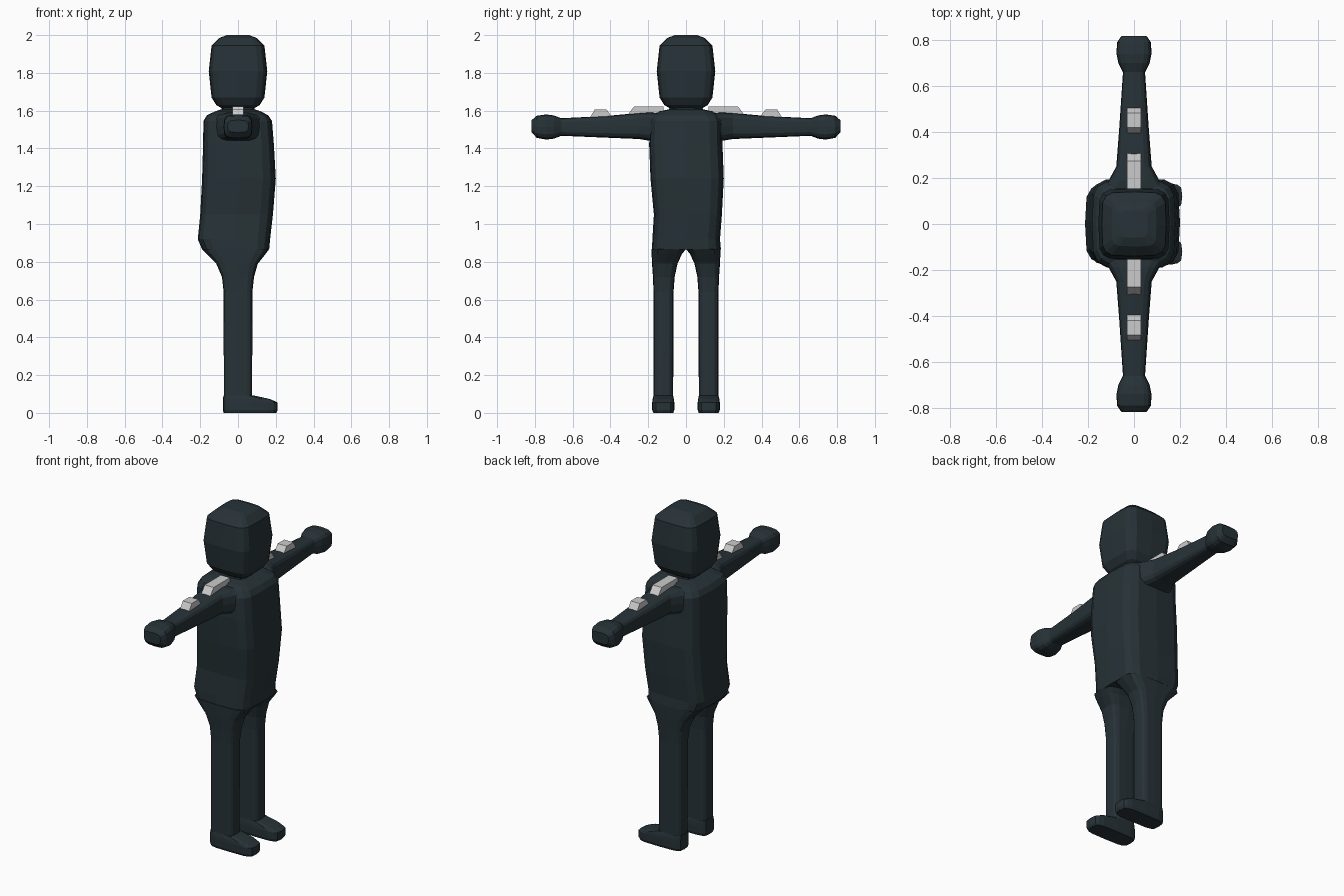
import bpy, bmesh
from math import cos, sin, pi, copysign

dark = bpy.data.materials.new("dark_slate")
dark.diffuse_color = (0.02, 0.032, 0.038, 1)


def finish(name, bm, mat=None):
    bmesh.ops.recalc_face_normals(bm, faces=bm.faces[:])
    me = bpy.data.meshes.new(name)
    bm.to_mesh(me)
    bm.free()
    ob = bpy.data.objects.new(name, me)
    bpy.context.collection.objects.link(ob)
    if mat:
        me.materials.append(mat)
    return ob


def loft(name, rings, place, power=4.0, sides=16):
    """Skin rounded-rectangle rings (t, u0, u1, v0, v1); place maps (t, u, v) to xyz."""
    bm = bmesh.new()
    loops = []
    for t, u0, u1, v0, v1 in rings:
        loop = []
        for i in range(sides):
            a = 2 * pi * i / sides
            c, s = (copysign(abs(k) ** (2 / power), k) if abs(k) > 1e-6 else 0
                    for k in (cos(a), sin(a)))
            u = (u0 + u1) / 2 + c * (u1 - u0) / 2
            v = (v0 + v1) / 2 + s * (v1 - v0) / 2
            loop.append(bm.verts.new(place(t, u, v)))
        loops.append(loop)
    for lo, hi in zip(loops, loops[1:]):
        for i in range(sides):
            j = (i + 1) % sides
            bm.faces.new((lo[i], lo[j], hi[j], hi[i]))
    bm.faces.new(loops[0])
    bm.faces.new(loops[-1])
    return finish(name, bm, dark)


def plate(name, outline, half):
    """Prism from a y-z outline, centred on x."""
    bm = bmesh.new()
    a = [bm.verts.new((-half, y, z)) for y, z in outline]
    b = [bm.verts.new((half, y, z)) for y, z in outline]
    bm.faces.new(a)
    bm.faces.new(b)
    for i in range(len(a)):
        j = (i + 1) % len(a)
        bm.faces.new((a[i], a[j], b[j], b[i]))
    finish(name, bm)


def upright(t, u, v):
    return (u, v, t)


# Head
loft("head", [(z, -r, r, -r, r) for z, r in (
    (1.612, 0.085), (1.63, 0.115), (1.67, 0.14), (1.81, 0.155),
    (1.945, 0.14), (1.985, 0.098), (2.0, 0.06))], upright, 5)

# Torso and neck
loft("torso", [
    (0.865, -0.19, 0.165, -0.18, 0.185),
    (0.92, -0.213, 0.17, -0.178, 0.18),
    (1.05, -0.20, 0.185, -0.17, 0.19),
    (1.24, -0.19, 0.20, -0.188, 0.20),
    (1.42, -0.185, 0.19, -0.195, 0.193),
    (1.545, -0.183, 0.18, -0.19, 0.19),
    (1.575, -0.165, 0.16, -0.175, 0.175),
    (1.597, -0.12, 0.12, -0.14, 0.14),
    (1.607, -0.088, 0.088, -0.09, 0.09),
    (1.64, -0.08, 0.08, -0.08, 0.08)], upright, 4.5)

for side, s in (("right", -1), ("left", 1)):
    def limb(t, u, v, s=s):
        return (u, s * v, t)

    def reach(t, u, v, s=s):
        return (u, s * t, v)

    # Leg, widening into the hip
    loft(side + "_leg", [
        (0.04, -0.075, 0.075, 0.068, 0.172),
        (0.64, -0.076, 0.076, 0.066, 0.172),
        (0.72, -0.085, 0.085, 0.06, 0.175),
        (0.79, -0.115, 0.105, 0.045, 0.18),
        (0.84, -0.165, 0.145, 0.022, 0.182),
        (0.868, -0.192, 0.166, 0.0, 0.183)], limb, 4)

    # Foot
    loft(side + "_foot", [
        (0.0, -0.076, 0.203, 0.067, 0.173),
        (0.015, -0.08, 0.21, 0.062, 0.179),
        (0.055, -0.08, 0.21, 0.062, 0.179),
        (0.073, -0.08, 0.17, 0.064, 0.177),
        (0.092, -0.077, 0.085, 0.068, 0.172)], limb, 4.5)

    # Arm with rounded fist
    loft(side + "_arm", [(y, -w, w, z0, z1) for y, w, z0, z1 in (
        (0.15, 0.14, 0.0 + 1.43, 1.588), (0.19, 0.11, 1.44, 1.592),
        (0.25, 0.077, 1.45, 1.588), (0.42, 0.064, 1.457, 1.572),
        (0.66, 0.048, 1.467, 1.56), (0.70, 0.068, 1.452, 1.575),
        (0.74, 0.076, 1.447, 1.58), (0.79, 0.074, 1.456, 1.573),
        (0.817, 0.055, 1.485, 1.55))], reach, 3.6)

    # Raised plates along shoulder and forearm
    plate(side + "_shoulder_plate", [(s * y, z) for y, z in (
        (0.12, 1.56), (0.12, 1.622), (0.275, 1.622), (0.307, 1.58), (0.307, 1.56))], 0.03)
    plate(side + "_forearm_plate", [(s * y, z) for y, z in (
        (0.395, 1.55), (0.395, 1.572), (0.42, 1.605), (0.483, 1.605),
        (0.505, 1.57), (0.505, 1.55))], 0.03)
